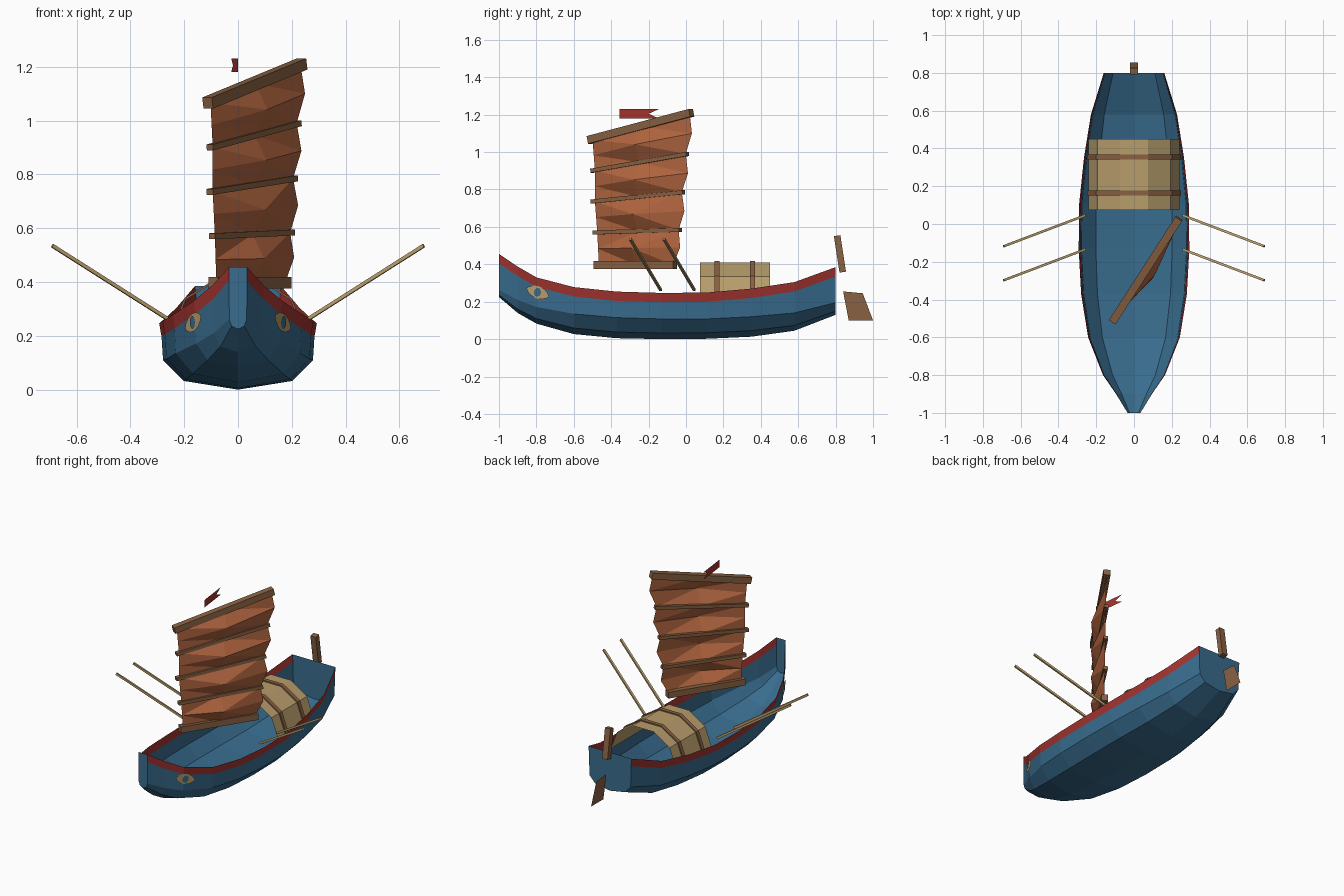
import bpy, bmesh, math
from mathutils import Vector, Matrix

cube = bpy.data.objects.get("Cube")
if cube:
    bpy.data.objects.remove(cube, do_unlink=True)


def material(name, r, g, b):
    m = bpy.data.materials.new(name)
    m.use_nodes = True
    m.diffuse_color = (r, g, b, 1)
    bsdf = next(n for n in m.node_tree.nodes if n.type == 'BSDF_PRINCIPLED')
    bsdf.inputs["Base Color"].default_value = (r, g, b, 1)
    return m


BLUE = material("hull blue", 0.04, 0.15, 0.27)
RED = material("rail red", 0.37, 0.035, 0.03)
RUST = material("sail rust", 0.44, 0.13, 0.05)
WOOD = material("brown wood", 0.25, 0.12, 0.055)
TAN = material("woven tan", 0.48, 0.34, 0.15)


def make(name, verts, faces, *mats):
    mesh = bpy.data.meshes.new(name)
    mesh.from_pydata([tuple(v) for v in verts], [], faces)
    for m in mats:
        mesh.materials.append(m)
    ob = bpy.data.objects.new(name, mesh)
    bpy.context.collection.objects.link(ob)
    return ob


def loft(name, rows, *mats):
    """Quad sheet through equal-length rows of points."""
    n = len(rows[0])
    faces = [(i * n + j, i * n + j + 1, (i + 1) * n + j + 1, (i + 1) * n + j)
             for i in range(len(rows) - 1) for j in range(n - 1)]
    return make(name, [p for r in rows for p in r], faces, *mats)


def beam(name, start, end, width, height, mat):
    """Square-section bar between two points."""
    a, b = Vector(start), Vector(end)
    axis = (b - a).normalized()
    side = axis.cross(Vector((0, 0, 1))).normalized()
    up = side.cross(axis)
    bm = bmesh.new()
    bmesh.ops.create_cube(bm, size=1)
    frame = Matrix((axis * (b - a).length, side * width, up * height)).transposed().to_4x4()
    bm.transform(Matrix.Translation((a + b) / 2) @ frame)
    ob = make(name, [], [], mat)
    bm.to_mesh(ob.data)
    bm.free()
    return ob


# Hull: open shell lofted through stations (y, half width, sheer, chine, keel)
stations = [
    (-1.0, .034, .455, .262, .225), (-.9, .095, .388, .21, .14),
    (-.8, .164, .33, .172, .083), (-.6, .243, .278, .135, .027),
    (-.37, .28, .254, .115, .005), (-.13, .293, .247, .108, 0),
    (.11, .29, .249, .108, .002), (.35, .265, .27, .12, .013),
    (.58, .228, .305, .14, .045), (.8, .16, .385, .195, .13)]
rows = []
for y, w, top, chine, keel in stations:
    half = [(w, top), (w * .97, top - .05), (w * .95, chine),
            (w * .69, keel + .3 * (chine - keel))]
    rows.append([(-x, y, z) for x, z in half] + [(0, y, keel)]
                + [(x, y, z) for x, z in reversed(half)])
hull = loft("hull", rows, BLUE, RED)
for i, face in enumerate(hull.data.polygons):
    face.material_index = 1 if i % 8 in (0, 7) else 0
make("bow_plate", rows[0], [range(9)], BLUE)
make("transom", rows[-1], [range(9)], BLUE)

# Painted eyes on both bows
along, out = Vector((.447, .894, 0)), Vector((.894, -.447, 0))
tilt = math.radians(-18)
for side, label in ((1, "left"), (-1, "right")):
    for part, rx, rz, lift, mat in (("eye", .07, .034, 0, TAN),
                                    ("pupil", .021, .024, .003, BLUE)):
        pts = []
        for k in range(12):
            a = math.tau * k / 12
            u = rx * math.cos(a)
            v = rz * math.sin(a) * (abs(math.sin(a)) ** .4 if part == "eye" else 1)
            p = (Vector((.167, -.793, .25)) + out * lift
                 + along * (u * math.cos(tilt) - v * math.sin(tilt))
                 + Vector((0, 0, u * math.sin(tilt) + v * math.cos(tilt))))
            pts.append((p.x * side, p.y, p.z))
        make(f"{label}_{part}", pts, [range(12)], mat)


# Cabin: five-sided barrel roof with two ribs
def arch(y, grow=0):
    return [((.24 + grow) * math.cos(math.pi * k / 5), y,
             .212 + (.207 + grow) * math.sin(math.pi * k / 5)) for k in range(6)]


loft("cabin_roof", [arch(.075), arch(.45)], TAN)
for name, y in (("front_rib", .165), ("rear_rib", .355)):
    a, b = y - .013, y + .013
    loft(name, [arch(a), arch(a, .008), arch(b, .008), arch(b)], WOOD)

# Oars, two on each side
for side, label in ((1, "left"), (-1, "right")):
    for name, y in (("rear", .045), ("front", -.135)):
        beam(f"{label}_{name}_oar", (side * .26, y, .262),
             (side * .69, y - .163, .535), .013, .013, TAN)


# Sail: swung plane with battens (start, end, start z, end z, thickness)
def on_sail(s, z, bulge=0):
    return Vector((.068 + .54 * s + .84 * bulge, -.235 + .84 * s - .54 * bulge, z))


battens = [
    (-.295, .21, .397, .397, .042), (-.305, .245, .57, .584, .022),
    (-.32, .265, .735, .785, .022), (-.32, .29, .9, .99, .022),
    (-.335, .315, 1.065, 1.21, .042)]
names = ("boom", "lower_batten", "middle_batten", "upper_batten", "yard")
for name, (s0, s1, z0, z1, t) in zip(names, battens):
    beam(name, on_sail(s0, z0), on_sail(s1, z1), max(t, .028), t, WOOD)


def cloth_row(s0, s1, z0, z1, leech=0, belly=0):
    return [on_sail(s0 + (s1 - s0) * f, z0 + (z1 - z0) * f, b)
            for f, b in ((0, 0), (.5, belly))] + [on_sail(s1 + leech, z1, belly * .15)]


cloth = []
for i, (s0, s1, z0, z1, t) in enumerate(battens):
    edge = (s0 + .02, s1 - .012, z0, z1)
    if i:
        mid = [(p + q) / 2 for p, q in zip(edge, last)]
        cloth.append(cloth_row(*mid, leech=.032, belly=.055))
    cloth.append(cloth_row(*edge))
    last = edge
sail = loft("sail", cloth, RUST)
bm = bmesh.new()
bm.from_mesh(sail.data)
bmesh.ops.triangulate(bm, faces=bm.faces[:])
bm.to_mesh(sail.data)
bm.free()

# Swallow-tailed pennant
outline = [(-.355, 1.18), (-.355, 1.23), (-.145, 1.23), (-.2, 1.205), (-.145, 1.18)]
make("pennant", [(-.12 * (y + .355), y, z) for y, z in outline],
     [(0, 1, 3), (1, 2, 3), (0, 3, 4)], RED)

# Steering gear behind the transom
blade = [(.84, .255), (.945, .245), (.995, .1), (.87, .1)]
make("rudder_blade", [(0, y, z) for y, z in blade], [range(4)], WOOD)
beam("rudder_post", (0, .838, .358), (0, .808, .553), .04, .035, WOOD)

# Stretch the steering blade tip to the overall length
bpy.data.objects["rudder_blade"].data.vertices[2].co.y = 1.0
